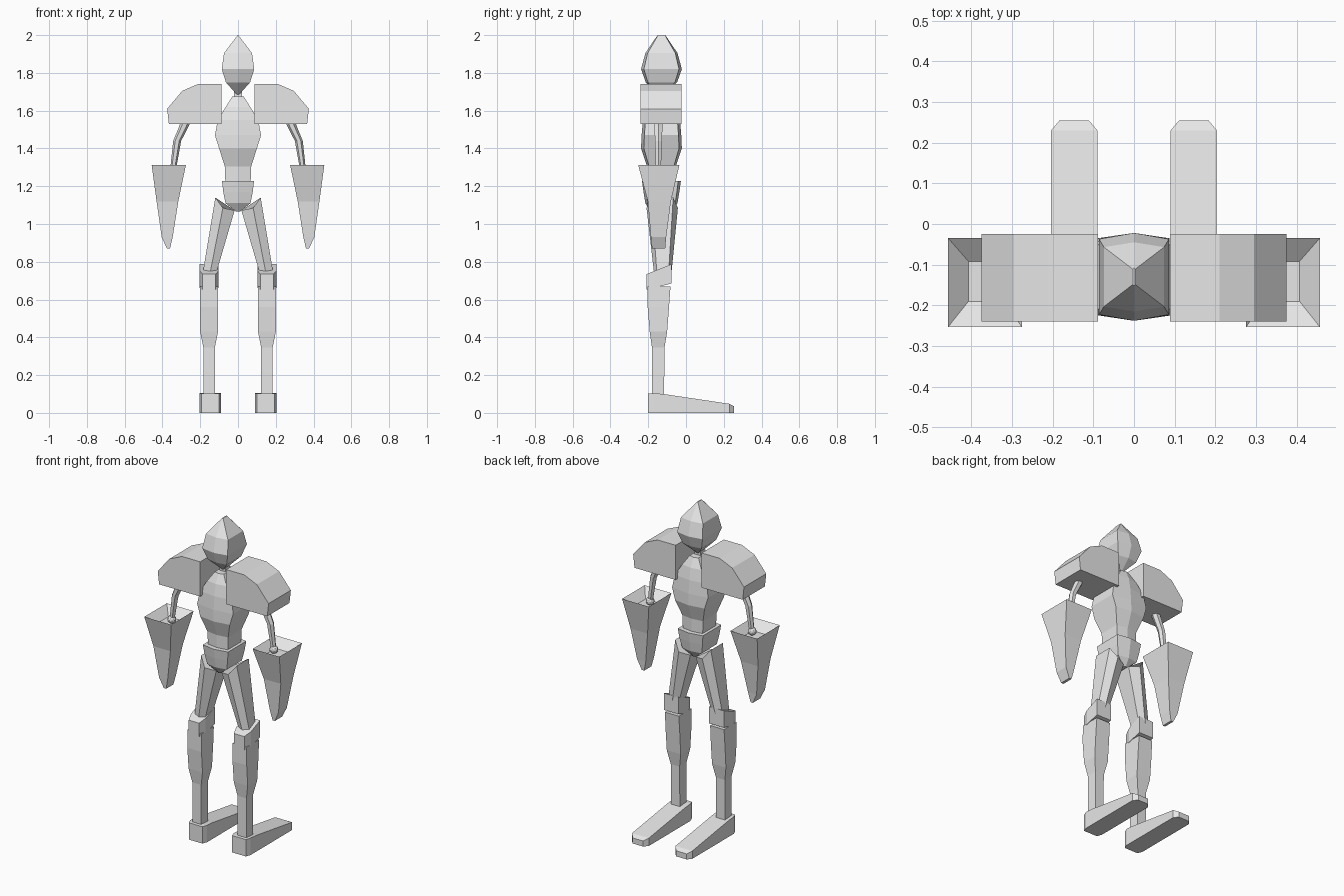
import bpy
import bmesh
import math
from mathutils import Matrix

cube = bpy.data.objects.get("Cube")
if cube:
    bpy.data.objects.remove(cube, do_unlink=True)

GREY = (0.8, 0.8, 0.8, 1.0)
mat = bpy.data.materials.new("plain_grey")
mat.use_nodes = True
mat.diffuse_color = GREY
mat.node_tree.nodes["Principled BSDF"].inputs["Base Color"].default_value = GREY


def finish(name, bm, mirror):
    """Turn a bmesh into a flat-shaded object, optionally mirrored across x."""
    bmesh.ops.recalc_face_normals(bm, faces=bm.faces)
    mesh = bpy.data.meshes.new(name)
    bm.to_mesh(mesh)
    bm.free()
    mesh.materials.append(mat)
    obj = bpy.data.objects.new(name, mesh)
    bpy.context.collection.objects.link(obj)
    if mirror:
        mod = obj.modifiers.new("mirror", "MIRROR")
        mod.use_mirror_merge = False
    return obj


def loft(name, rings, mirror=False):
    """Skin a stack of equal-length rings and cap both ends."""
    bm = bmesh.new()
    loops = [[bm.verts.new(p) for p in ring] for ring in rings]
    for a, b in zip(loops, loops[1:]):
        for i in range(len(a)):
            j = (i + 1) % len(a)
            bm.faces.new((a[i], a[j], b[j], b[i]))
    bm.faces.new(loops[0])
    bm.faces.new(loops[-1])
    return finish(name, bm, mirror)


def ridged(z, hx, hy, cy, side=0.86):
    """Six-sided ring with a centre ridge at front and back."""
    s = hy * side
    return [(hx, cy - s, z), (hx, cy + s, z), (0, cy + hy, z),
            (-hx, cy + s, z), (-hx, cy - s, z), (0, cy - hy, z)]


def rect(z, x0, x1, y0, y1):
    return [(x0, y0, z), (x1, y0, z), (x1, y1, z), (x0, y1, z)]


# Head, neck and torso
MID = -0.13
loft("head", [ridged(z, hx, hy, MID) for z, hx, hy in (
    (1.685, 0.006, 0.02), (1.75, 0.064, 0.083), (1.82, 0.086, 0.108),
    (1.905, 0.074, 0.085), (1.998, 0.003, 0.022))])
loft("neck", [rect(z, -0.02, 0.02, -0.15, -0.11) for z in (1.64, 1.72)])
loft("torso", [ridged(z, hx, hy, MID) for z, hx, hy in (
    (1.2, 0.066, 0.075), (1.305, 0.07, 0.076), (1.4, 0.1, 0.108),
    (1.47, 0.122, 0.105), (1.55, 0.107, 0.098), (1.62, 0.065, 0.085),
    (1.675, 0.03, 0.06))])
loft("pelvis", [ridged(z, hx, hy, MID) for z, hx, hy in (
    (1.067, 0.012, 0.06), (1.11, 0.066, 0.085), (1.17, 0.078, 0.095),
    (1.228, 0.085, 0.103))])

# Shoulder guards: one outline extruded front to back
outline = [(0.088, 1.53), (0.366, 1.53), (0.375, 1.61), (0.295, 1.705),
           (0.21, 1.742), (0.088, 1.742)]
loft("shoulder_guard", [[(x, y, z) for x, z in outline]
                        for y in (-0.24, -0.025)], True)

# Upper arms with a ball at the wrist
loft("arm", [[(x + r * math.cos(a * math.pi / 3),
               -0.146 + r * math.sin(a * math.pi / 3), z) for a in range(6)]
             for x, z, r in ((0.265, 1.58, 0.028), (0.285, 1.52, 0.025),
                             (0.322, 1.44, 0.021), (0.342, 1.3, 0.016))], True)
bm = bmesh.new()
bmesh.ops.create_icosphere(bm, subdivisions=2, radius=0.025,
                           matrix=Matrix.Translation((0.345, -0.146, 1.287)))
finish("wrist_ball", bm, True)

# Tapered gauntlets with a sunken top
loft("gauntlet", [rect(*r) for r in (
    (0.87, 0.36, 0.376, -0.18, -0.11),
    (0.93, 0.346, 0.404, -0.186, -0.105),
    (1.12, 0.316, 0.431, -0.202, -0.08),
    (1.312, 0.276, 0.457, -0.253, -0.035),
    (1.265, 0.318, 0.407, -0.19, -0.092))], True)


# Thighs: slanted ends, ridged front and back
def thigh_ring(outer, mid, inner, cy, hy):
    s = hy * 0.7
    return [(outer[0], cy - s, outer[1]), (mid[0], cy - hy, mid[1]),
            (inner[0], cy - s, inner[1]), (inner[0], cy + s, inner[1]),
            (mid[0], cy + hy, mid[1]), (outer[0], cy + s, outer[1])]


loft("thigh", [
    thigh_ring((0.12, 1.14), (0.08, 1.085), (0.018, 1.072), -0.126, 0.083),
    thigh_ring((0.185, 0.75), (0.15, 0.73), (0.115, 0.74), -0.123, 0.045)], True)

# Knee guards: tilted blocks with chamfered front corners
LEG = 0.153
knee_plan = [(-0.035, -0.208), (0.035, -0.208), (0.05, -0.165),
             (0.05, -0.076), (-0.05, -0.076), (-0.05, -0.165)]
loft("knee_guard", [[(LEG + x, y, z + (y + 0.208) * slope)
                     for x, y in knee_plan]
                    for z, slope in ((0.652, 0.25), (0.735, 0.4))], True)

# Shins narrowing to a straight ankle post
loft("shin", [rect(z, LEG - hx, LEG + hx, y0, y1) for z, hx, y0, y1 in (
    (0.08, 0.03, -0.18, -0.116), (0.345, 0.03, -0.18, -0.114),
    (0.43, 0.047, -0.192, -0.1), (0.56, 0.048, -0.203, -0.09),
    (0.67, 0.047, -0.203, -0.082))], True)

# Long feet with chamfered heel and toe
FOOT = 0.147
loft("foot", [[(FOOT - hx, y, 0), (FOOT + hx, y, 0),
               (FOOT + hx, y, z), (FOOT - hx, y, z)] for y, hx, z in (
    (-0.2, 0.046, 0.103), (-0.17, 0.057, 0.104), (-0.12, 0.057, 0.1),
    (0.23, 0.057, 0.048), (0.255, 0.036, 0.034))], True)
